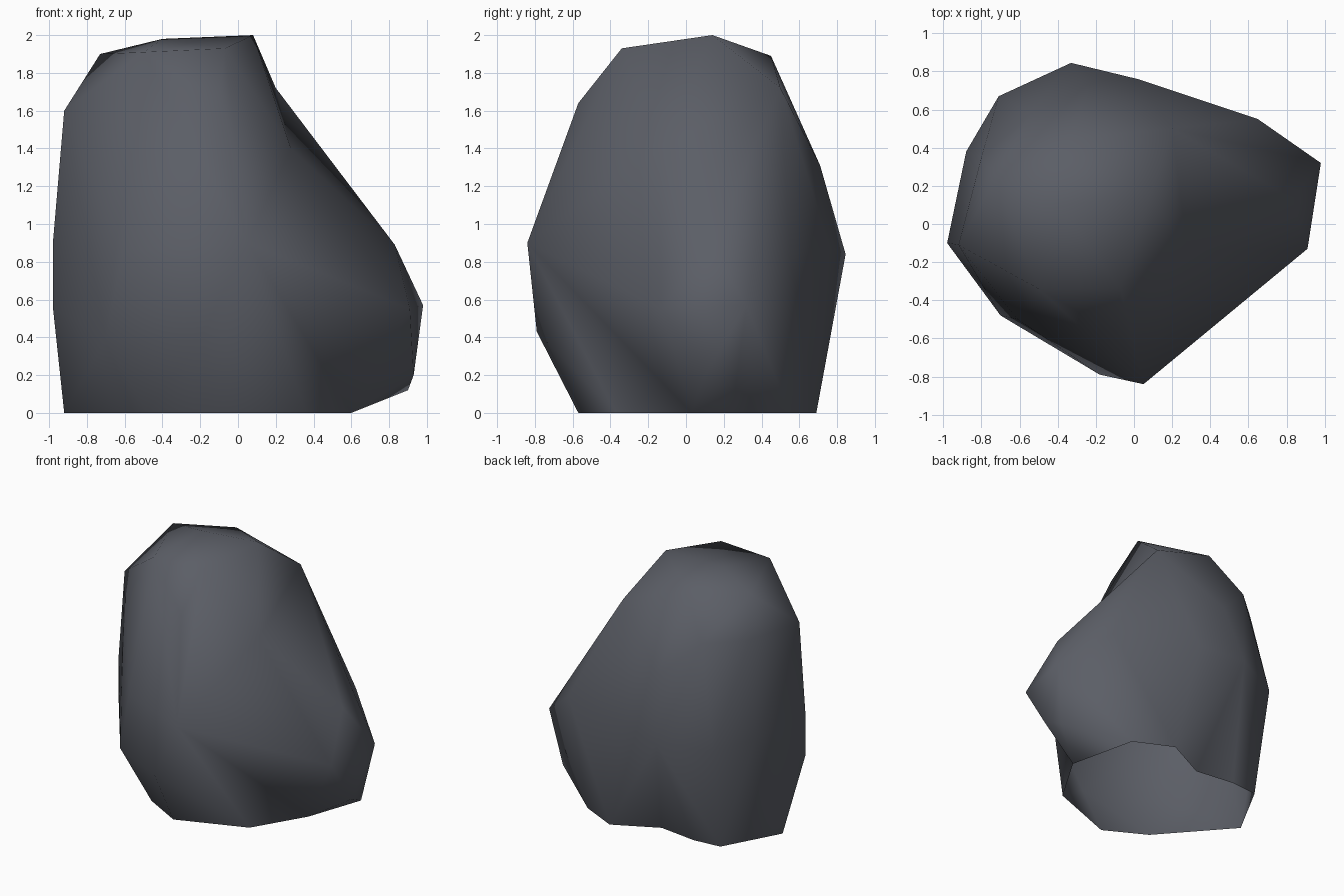
import bpy, bmesh

if "Cube" in bpy.data.objects:
    bpy.data.objects.remove(bpy.data.objects["Cube"])

stone = bpy.data.materials.new("dark slate grey")
stone.diffuse_color = (0.105, 0.112, 0.133, 1)
stone.use_nodes = True
stone.node_tree.nodes["Principled BSDF"].inputs["Base Color"].default_value = stone.diffuse_color


def hull(name, points):
    """Chiselled chunk: convex hull around a few corner points."""
    bm = bmesh.new()
    for p in points:
        bm.verts.new(p)
    bmesh.ops.convex_hull(bm, input=bm.verts[:])
    loose = [v for v in bm.verts if not v.link_faces]
    bmesh.ops.delete(bm, geom=loose, context='VERTS')
    bmesh.ops.recalc_face_normals(bm, faces=bm.faces[:])
    mesh = bpy.data.meshes.new(name)
    bm.to_mesh(mesh)
    bm.free()
    mesh.materials.append(stone)
    obj = bpy.data.objects.new(name, mesh)
    bpy.context.collection.objects.link(obj)
    return obj


# corners shared by both chunks
shared = [(.05, -.84, .9), (.6, .03, 0), (-.15, .52, 0),
          (.28, -.14, 1.4), (.02, .76, .88), (-.33, .845, .84)]

# tall main block
crown = [(.08, .14, 2), (-.4, .1, 1.98), (-.07, -.34, 1.93), (-.5, -.34, 1.91),
         (-.73, .23, 1.9), (-.33, .45, 1.89), (.2, .5, 1.72)]
upper = [(-.92, -.11, 1.6), (-.1, -.57, 1.64), (-.54, .58, 1.59),
         (-.8, .35, 1.6), (-.25, .71, 1.31)]
waist = [(-.98, -.1, .9), (-.98, -.1, .56), (-.88, .38, .85), (-.71, .67, .81),
         (-.18, -.79, .43), (-.7, -.48, .39), (-.61, -.5, .85)]
foot = [(-.46, .56, 0), (-.68, .54, 0), (-.92, .1, 0),
        (-.48, -.4, 0), (-.17, -.57, 0), (.36, -.37, 0)]
rock = hull("rock", crown + upper + waist + foot + shared)

# low bulge on the right, with a ridge climbing the back
bulge = hull("bulge", shared + [
    (.3, .48, 1.44), (.2, .5, 1.72), (.47, .42, 1.22),
    (.83, .13, .89), (.91, -.13, .55), (.98, .32, .57), (.65, .55, .84),
    (.9, .26, .12), (.93, .1, .2), (.48, .55, 0), (.19, .69, 0)])

# fuse both chunks into one boulder
mod = rock.modifiers.new("fuse", 'BOOLEAN')
mod.operation = 'UNION'
mod.solver = 'EXACT'
mod.object = bulge
bpy.context.view_layer.objects.active = rock
rock.select_set(True)
bulge.select_set(False)
bpy.ops.object.modifier_apply(modifier=mod.name)
bpy.data.objects.remove(bulge)

# tidy slivers at the join and leave the underside open
bm = bmesh.new()
bm.from_mesh(rock.data)
bmesh.ops.remove_doubles(bm, verts=bm.verts[:], dist=0.015)
bmesh.ops.recalc_face_normals(bm, faces=bm.faces[:])
base = [f for f in bm.faces if max(v.co.z for v in f.verts) < 0.01]
bmesh.ops.delete(bm, geom=base, context='FACES')
bm.to_mesh(rock.data)
bm.free()
bpy.ops.object.shade_smooth()
